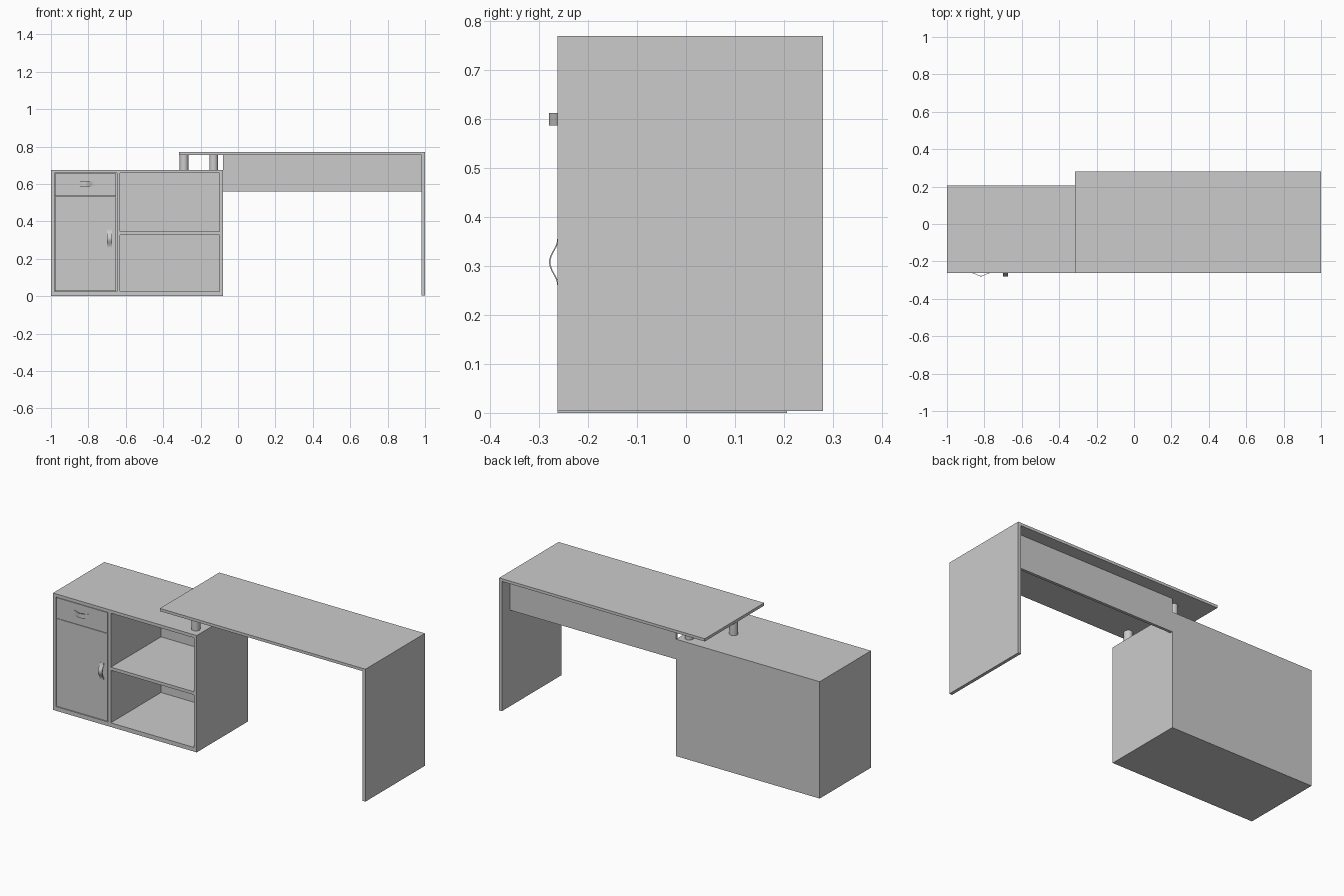
import bpy, math
from mathutils import Matrix

if "Cube" in bpy.data.objects:
    bpy.data.objects.remove(bpy.data.objects["Cube"])


def box(name, x, y, z):
    """Box from (min, max) pairs."""
    bpy.ops.mesh.primitive_cube_add(size=1)
    o = bpy.context.object
    o.name = name
    o.data.transform(Matrix.Diagonal((x[1] - x[0], y[1] - y[0], z[1] - z[0], 1)))
    o.location = [(a[0] + a[1]) / 2 for a in (x, y, z)]
    return o


def post(name, x, y):
    bpy.ops.mesh.primitive_cylinder_add(vertices=32, radius=0.0235, depth=0.08,
                                        location=(x, y, 0.715))
    bpy.context.object.name = name
    bpy.ops.object.shade_smooth_by_angle(angle=math.radians(40))


def handle(name, x, z, vertical=False):
    """Bowed strip pull, with thickness and width from modelled cross-sections."""
    n, length, width, bow, thick = 16, 0.096, 0.026, 0.017, 0.003
    verts, faces = [], []
    for i in range(n + 1):
        t = i / n
        u = (t - 0.5) * length
        d = -bow * 0.5 * (1 - math.cos(2 * math.pi * t))
        for y, w in ((d, -1), (d, 1), (d + thick, 1), (d + thick, -1)):
            verts.append((u, y, w * width / 2))
    for i in range(n):
        for k in range(4):
            a, b = i * 4 + k, i * 4 + (k + 1) % 4
            faces.append((a, b, b + 4, a + 4))
    faces += [(3, 2, 1, 0), (n * 4, n * 4 + 1, n * 4 + 2, n * 4 + 3)]
    me = bpy.data.meshes.new(name)
    me.from_pydata(verts, [], faces)
    o = bpy.data.objects.new(name, me)
    bpy.context.collection.objects.link(o)
    o.location = (x, -0.263, z)
    if vertical:
        o.rotation_euler.y = math.pi / 2
    bpy.context.view_layer.objects.active = o
    bpy.ops.object.select_all(action='DESELECT')
    o.select_set(True)
    bpy.ops.object.mode_set(mode='EDIT')
    bpy.ops.mesh.select_all(action='SELECT')
    bpy.ops.mesh.normals_make_consistent(inside=False)
    bpy.ops.object.mode_set(mode='OBJECT')
    bpy.ops.object.shade_smooth_by_angle(angle=math.radians(40))


F, B = -0.263, 0.206       # cabinet front and back
H = 0.676                  # cabinet height

# Cabinet carcass
box("cabinet_bottom", (-1, -0.08), (F, B), (0, 0.024))
box("cabinet_top", (-1, -0.08), (F, B), (H - 0.018, H))
box("cabinet_left_side", (-1, -0.982), (F, B), (0.024, H - 0.018))
box("cabinet_right_side", (-0.098, -0.08), (F, B), (0.024, H - 0.018))
box("cabinet_divider", (-0.648, -0.63), (F, B - 0.01), (0.024, H - 0.018))
box("cabinet_back", (-0.982, -0.098), (B - 0.01, B), (0.024, H - 0.018))
box("cabinet_shelf", (-0.63, -0.098), (F, B - 0.01), (0.328, 0.346))

# Door and drawer fronts with their pulls
box("door", (-0.979, -0.651), (F + 0.001, F + 0.018), (0.027, 0.534))
box("drawer_front", (-0.979, -0.651), (F + 0.001, F + 0.018), (0.536, 0.655))
handle("drawer_handle", -0.818, 0.6)
handle("door_handle", -0.688, 0.308, vertical=True)

# Raised desk: top, end panel, modesty panel
box("desk_top", (-0.316, 1), (F, 0.28), (0.754, 0.77))
box("desk_end_panel", (0.982, 1), (F, 0.28), (0.004, 0.754))
box("modesty_panel", (-0.08, 0.982), (B - 0.016, B), (0.56, 0.754))

# Posts carrying the top on the cabinet
for i, (x, y) in enumerate([(-0.13, -0.2), (-0.13, 0.155), (-0.289, -0.023)]):
    post(f"support_post_{i + 1}", x, y)
